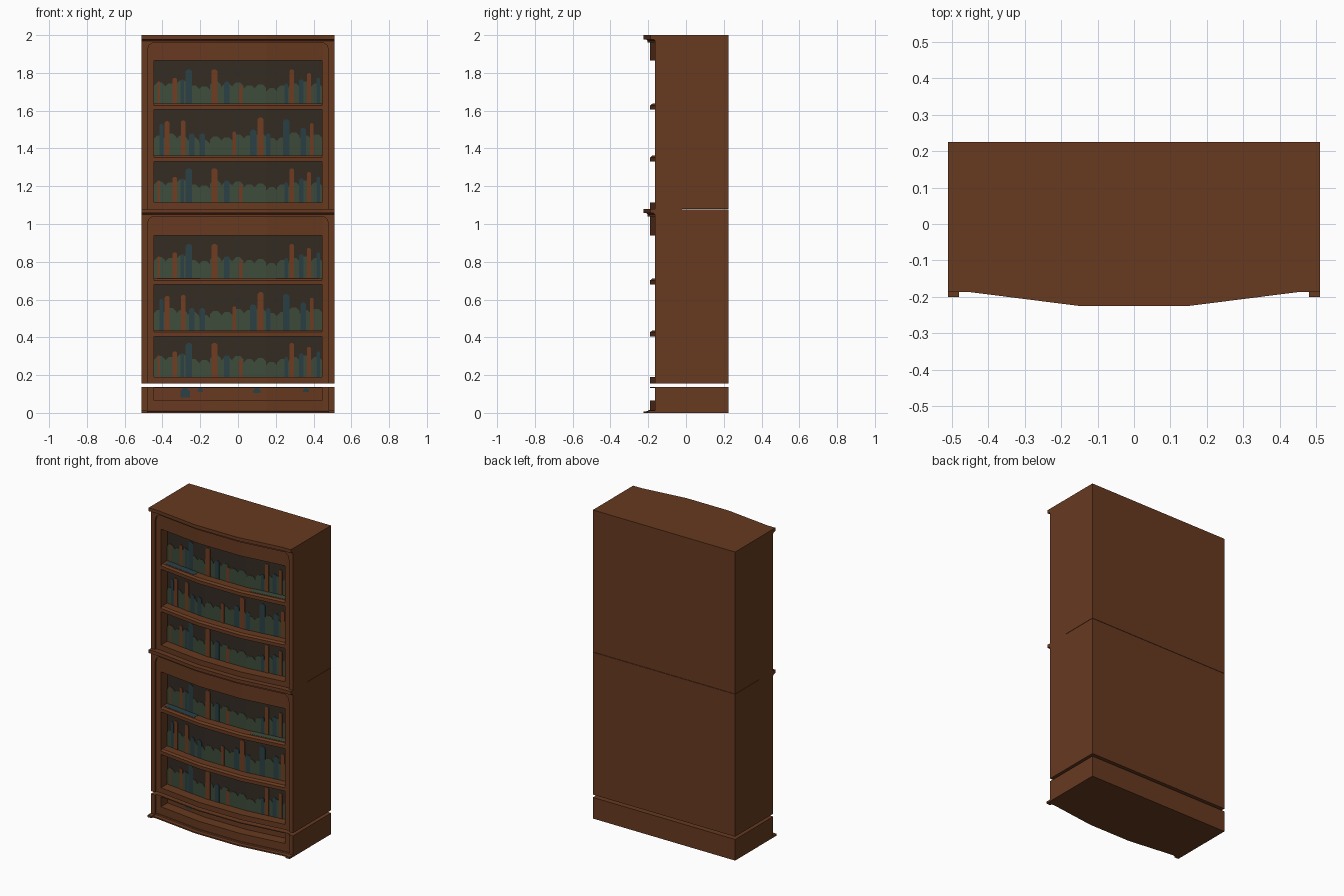
import bpy, bmesh

if "Cube" in bpy.data.objects:
    bpy.data.objects.remove(bpy.data.objects["Cube"])

def material(name, rgb):
    m = bpy.data.materials.new(name)
    m.diffuse_color = (*rgb, 1)
    m.use_nodes = True
    m.node_tree.nodes["Principled BSDF"].inputs["Base Color"].default_value = m.diffuse_color
    return m

WOOD = material("wood", (0.136, 0.0415, 0.0145))
DARK = material("dark_interior", (0.034, 0.025, 0.017))
GREEN = material("book_green", (0.048, 0.072, 0.043))
TEAL = material("book_teal", (0.024, 0.052, 0.060))
BROWN = material("book_brown", (0.165, 0.046, 0.016))
BREAKS = [-0.45, -0.15, 0.15, 0.45]
PANEL = -0.124          # depth of the painted interior behind the frame

def bow(x):
    """Setback of the bowed front: flat middle, sloping sides."""
    return 0.038 * min(max((abs(x) - 0.15) / 0.30, 0), 1)

def loft(name, pieces):
    """One object from closed lofts; each piece is (rings, material)."""
    bm = bmesh.new()
    mats = []
    for rings, mat in pieces:
        if mat not in mats:
            mats.append(mat)
        loops = [[bm.verts.new(p) for p in r] for r in rings]
        faces = [bm.faces.new(loops[0]), bm.faces.new(loops[-1][::-1])]
        n = len(loops[0])
        for a, b in zip(loops, loops[1:]):
            for i in range(n):
                j = (i + 1) % n
                faces.append(bm.faces.new((a[i], b[i], b[j], a[j])))
        for f in faces:
            f.material_index = mats.index(mat)
    bmesh.ops.recalc_face_normals(bm, faces=bm.faces)
    me = bpy.data.meshes.new(name)
    bm.to_mesh(me)
    bm.free()
    for m in mats:
        me.materials.append(m)
    ob = bpy.data.objects.new(name, me)
    bpy.context.collection.objects.link(ob)
    return ob

def box(name, x0, x1, y0, y1, z0, z1, mat=WOOD):
    ring = lambda x: [(x, y0, z0), (x, y1, z0), (x, y1, z1), (x, y0, z1)]
    return loft(name, [([ring(x0), ring(x1)], mat)])

def sweep(name, profile, x0, x1, mat=WOOD):
    """Carry a y,z profile along the bowed front."""
    xs = [x0] + [b for b in BREAKS if x0 < b < x1] + [x1]
    return loft(name, [([[(x, y + bow(x), z) for y, z in profile] for x in xs], mat)])

def rail(name, x0, x1, y, z0, z1, mat=WOOD, back=-0.10):
    return sweep(name, [(y, z0), (y, z1), (back, z1), (back, z0)], x0, x1, mat)

# Special books: centre x, width, height, colour
ROW_A = [(-0.26, .035, .185, TEAL), (-0.125, .032, .185, BROWN), (-0.335, .022, .14, BROWN),
         (-0.42, .012, .12, BROWN), (0.015, .02, .10, BROWN), (0.285, .024, .185, BROWN),
         (0.375, .022, .165, BROWN), (0.335, .026, .13, TEAL), (-0.06, .03, .12, TEAL),
         (0.255, .02, .11, TEAL), (-0.295, .02, .13, TEAL), (0.425, .02, .14, TEAL)]
ROW_B = [(-0.375, .026, .185, BROWN), (-0.29, .026, .19, BROWN), (-0.02, .02, .13, BROWN),
         (0.12, .032, .205, BROWN), (0.39, .02, .175, BROWN), (0.255, .035, .195, TEAL),
         (-0.405, .02, .17, TEAL), (-0.245, .03, .12, TEAL), (-0.19, .03, .12, TEAL),
         (0.08, .035, .14, TEAL), (0.16, .025, .12, TEAL), (0.345, .03, .15, TEAL)]
GREEN_H = [.115, .11, .125, .10, .095, .12, .11, .115, .10, .105, .085, .10, .11, .12, .11]

def plate(cx, w, z, h, mat, y):
    c = w * 0.3
    x0, x1 = cx - w / 2, cx + w / 2
    out = [(x0, z), (x1, z), (x1, z + h - c), (x1 - c, z + h), (x0 + c, z + h), (x0, z + h - c)]
    return [[(x, yy + bow(x), zz) for x, zz in out] for yy in (y, PANEL + .001)], mat

def books(name, z, row):
    hs = GREEN_H if row is ROW_A else GREEN_H[::-1]
    step = 0.89 / len(hs)
    pcs = [plate(-0.445 + (i + .5) * step, step, z, h, GREEN, PANEL - .0025) for i, h in enumerate(hs)]
    pcs += [plate(x, w, z, h, m, PANEL - .004 - (m is BROWN) * .001) for x, w, h, m in row]
    loft(name, pcs)

def cornice(name, z):
    sweep(name, [(-.225, z), (-.225, z - .022), (-.21, z - .023), (-.203, z - .03),
                 (-.203, z - .04), (-.06, z - .04), (-.06, z)], -0.51, 0.51)

def case(tag, z0, z1):
    # carcass and its front posts
    box(tag + "_carcass", -.51, .51, -.07, .225, z0, z1 if z1 > 1.9 else z1 - .002)
    rail(tag + "_interior", -.45, .45, PANEL, z0 + .02, z1 - .1, DARK, -.06)
    for s, side in ((-1, "left"), (1, "right")):
        lo, hi = sorted((s * .48, s * .51))
        box(f"{tag}_{side}_post", lo, hi, -.165, -.06, z0, z1 - .02)
        lo, hi = sorted((s * .445, s * .48))
        rail(f"{tag}_{side}_stile", lo, hi, -.19, z0, z1 - .04, WOOD, -.09)
        # corner filler of the arched frame
        tri = [(.482, z1 - .09), (.482, z1 - .035), (.445, z1 - .035), (.472, z1 - .055)]
        loft(f"{tag}_{side}_corner", [([[(s * x, y, z) for x, z in tri] for y in (-.165, -.14)], WOOD)])
    # frame rails, shelves and cornice
    rail(tag + "_top_rail", -.48, .48, -.19, z0 + .785, z1 - .04)
    rail(tag + "_bottom_rail", -.48, .48, -.19, z0, z0 + .034)
    for i, h in enumerate((.25, .525)):
        z = z0 + h
        sweep(f"{tag}_shelf_{i}", [(-.19, z), (-.19, z + .022), (-.178, z + .032),
                                   (-.10, z + .032), (-.10, z)], -.446, .446)
    # painted reflections of the books on the upper shelf
    for side, x0, x1, mat in (("left", -.43, -.2, TEAL), ("right", .2, .43, GREEN)):
        rail(f"{tag}_shelf_{side}_paint", x0, x1, -.17, z + .031, z + .0335, mat, -.12)
    cornice(tag + "_cornice", z1)
    for i, (h, row) in enumerate(((.03, ROW_A), (.279, ROW_B), (.554, ROW_A))):
        books(f"{tag}_books_{i}", z0 + h, row)

case("upper_case", 1.08, 2.0)
case("lower_case", 0.155, 1.08)

# Plinth, floating a little below the lower case
box("plinth_body", -.51, .51, -.07, .225, 0, .137)
rail("plinth_panel", -.45, .45, PANEL, .004, .1365, WOOD, -.06)
rail("plinth_rail", -.48, .48, -.19, .01, .066)
rail("plinth_top_lip", -.48, .48, -.19, .131, .137, WOOD, -.06)
sweep("plinth_foot_moulding", [(-.225, 0), (-.225, .008), (-.2, .009), (-.197, .015),
                               (-.06, .015), (-.06, 0)], -.51, .51)
for s, side in ((-1, "left"), (1, "right")):
    lo, hi = sorted((s * .48, s * .51))
    box(f"plinth_{side}_post", lo, hi, -.165, -.06, 0, .137)
    box(f"plinth_{side}_foot", lo, hi, -.2, -.1, 0, .012)
    lo, hi = sorted((s * .445, s * .48))
    rail(f"plinth_{side}_stile", lo, hi, -.19, 0, .137, WOOD, -.06)
loft("plinth_inlay", [plate(x, w, .131 - h, h, TEAL, PANEL - .003) for x, w, h in
                      ((-.28, .05, .05), (-.2, .03, .02), (.1, .04, .025), (.36, .03, .02))])
